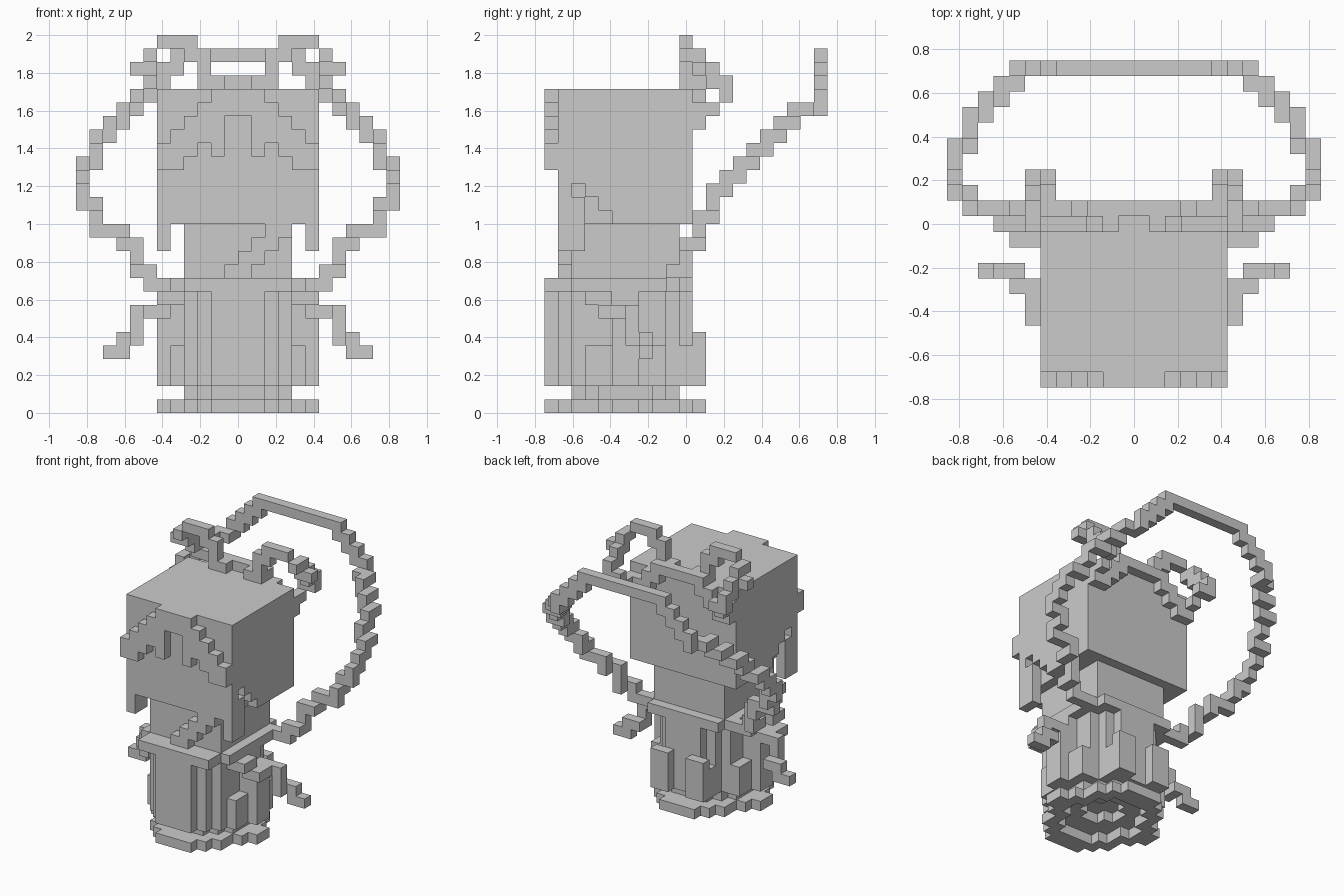
import bpy, bmesh

if "Cube" in bpy.data.objects:
    bpy.data.objects.remove(bpy.data.objects["Cube"])

V = 1 / 14            # edge of one block
DIRS = {  # outward direction -> face corners
    (1, 0, 0): ((1, 0, 0), (1, 1, 0), (1, 1, 1), (1, 0, 1)),
    (-1, 0, 0): ((0, 0, 0), (0, 0, 1), (0, 1, 1), (0, 1, 0)),
    (0, 1, 0): ((0, 1, 0), (0, 1, 1), (1, 1, 1), (1, 1, 0)),
    (0, -1, 0): ((0, 0, 0), (1, 0, 0), (1, 0, 1), (0, 0, 1)),
    (0, 0, 1): ((0, 0, 1), (1, 0, 1), (1, 1, 1), (0, 1, 1)),
    (0, 0, -1): ((0, 0, 0), (0, 1, 0), (1, 1, 0), (1, 0, 0)),
}


def box(x0, x1, y0, y1, z0, z1):
    return {(x, y, z) for x in range(x0, x1) for y in range(y0, y1) for z in range(z0, z1)}


def mirror(cells):
    return cells | {(-1 - x, y, z) for x, y, z in cells}


def path(points):
    """Blocks walked from point to point, one axis at a time."""
    cur = list(points[0])
    cells = {tuple(cur)}
    for p in points[1:]:
        for a in (0, 1, 2):
            while cur[a] != p[a]:
                cur[a] += 1 if p[a] > cur[a] else -1
                cells.add(tuple(cur))
    return cells


def disc(widths, y0, z0, z1):
    """Rounded slab from half-widths of successive rows, front to back."""
    cells = set()
    for i, w in enumerate(widths):
        cells |= box(-w, w, y0 + i, y0 + i + 1, z0, z1)
    return cells


def build(name, cells):
    bm = bmesh.new()
    verts = {}

    def vert(p):
        if p not in verts:
            verts[p] = bm.verts.new((p[0] * V, (p[1] - 10.5) * V, p[2] * V))
        return verts[p]

    for c in sorted(cells):
        for d, corners in DIRS.items():
            if tuple(a + b for a, b in zip(c, d)) not in cells:
                bm.faces.new([vert(tuple(a + b for a, b in zip(c, k))) for k in corners])
    me = bpy.data.meshes.new(name)
    bm.to_mesh(me)
    bm.free()
    ob = bpy.data.objects.new(name, me)
    bpy.context.collection.objects.link(ob)


# Base ring and the step above it
ring = disc([2, 3, 4, 4, 5, 6, 6, 5, 4, 4, 3, 2], 0, 0, 1)
build("base_ring", ring - disc([2, 3, 3, 4, 4, 3, 3, 2], 2, 0, 1))
step = disc([2, 3, 4, 4, 4, 4, 3, 2], 2, 1, 2)
build("base_step", step - disc([1, 2, 2, 1], 4, 1, 2))

# Skirt with low pleats round the hem
skirt = disc([2, 3, 4, 4, 4, 6, 6, 4, 4, 3, 2], 0, 2, 8)
skirt |= disc([2, 3, 4, 4, 4, 5, 5, 4, 4, 3, 2], 0, 8, 9)
pleats = box(4, 5, 3, 5, 2, 5) | box(4, 5, 7, 9, 2, 5)
pleats |= box(2, 3, 10, 11, 2, 5) | box(1, 3, 11, 12, 2, 6)
build("skirt", skirt | mirror(pleats))

# Waistband
build("waistband", disc([4, 4, 5, 5, 5, 5, 5, 5, 5, 5, 4], 0, 9, 10))

# Torso and diagonal lapel
build("torso", box(-4, 4, 2, 10, 10, 14))
lapel = set()
for i in range(4):
    lapel |= box(i - 1, i + 1, 1, 2, 10 + i, 11 + i)
build("lapel", lapel)

# Head with side gaps and hanging side locks
gaps = mirror({(5, 2, 16), (5, 3, 15), (5, 3, 14), (5, 4, 14)})
locks = mirror(box(5, 6, 1, 3, 12, 14))
build("head", (box(-6, 6, 1, 11, 14, 24) - gaps) | locks)

# Fringe, one column at a time from the centre out
fringe = set()
for x, (lo, hi) in enumerate([(22, 24), (19, 24), (20, 23), (19, 22), (18, 21), (18, 20)]):
    fringe |= box(x, x + 1, 0, 1, lo, hi)
build("fringe", mirror(fringe))

# Hair band stepping down behind the crown, and two loops rising from it
build("hair_band", mirror(path([(0, 11, 24), (2, 11, 24), (2, 11, 23), (3, 11, 23), (3, 11, 22),
                                (4, 11, 22), (4, 11, 21)])))
loop = path([(1, 10, 24), (2, 10, 24), (2, 10, 26), (3, 10, 26), (3, 10, 27), (5, 10, 27)])
loop |= path([(6, 10, 26), (6, 11, 26), (6, 11, 25), (7, 11, 25), (6, 11, 25), (6, 12, 25),
              (6, 12, 24), (6, 13, 24), (6, 13, 23), (5, 13, 23)])
loop |= path([(5, 12, 22), (5, 11, 22), (5, 11, 21)])
build("hair_loops", mirror(loop))

# Long floating ribbon arching behind the head
ribbon = path([(5, 9, 9), (6, 9, 9), (6, 9, 10), (7, 9, 10), (7, 10, 11), (7, 10, 12), (8, 10, 12),
               (8, 11, 13), (10, 11, 13), (10, 11, 14), (10, 12, 15), (11, 12, 16),
               (11, 13, 17), (11, 14, 18), (11, 15, 18), (10, 15, 19), (10, 16, 20),
               (10, 17, 20), (9, 17, 21), (9, 18, 21), (8, 18, 21), (8, 18, 22), (8, 19, 22),
               (7, 19, 22), (7, 20, 23), (6, 20, 23), (6, 20, 24), (5, 20, 24), (5, 20, 25),
               (4, 20, 25), (4, 20, 26), (0, 20, 26)])
build("ribbon", mirror(ribbon))

# Short ribbon tails at the hips
tail = path([(4, 3, 8), (5, 3, 8), (5, 4, 8), (5, 4, 7), (6, 4, 7), (6, 6, 7), (7, 6, 7),
             (7, 6, 5), (7, 7, 5), (8, 7, 5), (8, 7, 4), (9, 7, 4)])
build("ribbon_tails", mirror(tail - skirt))
